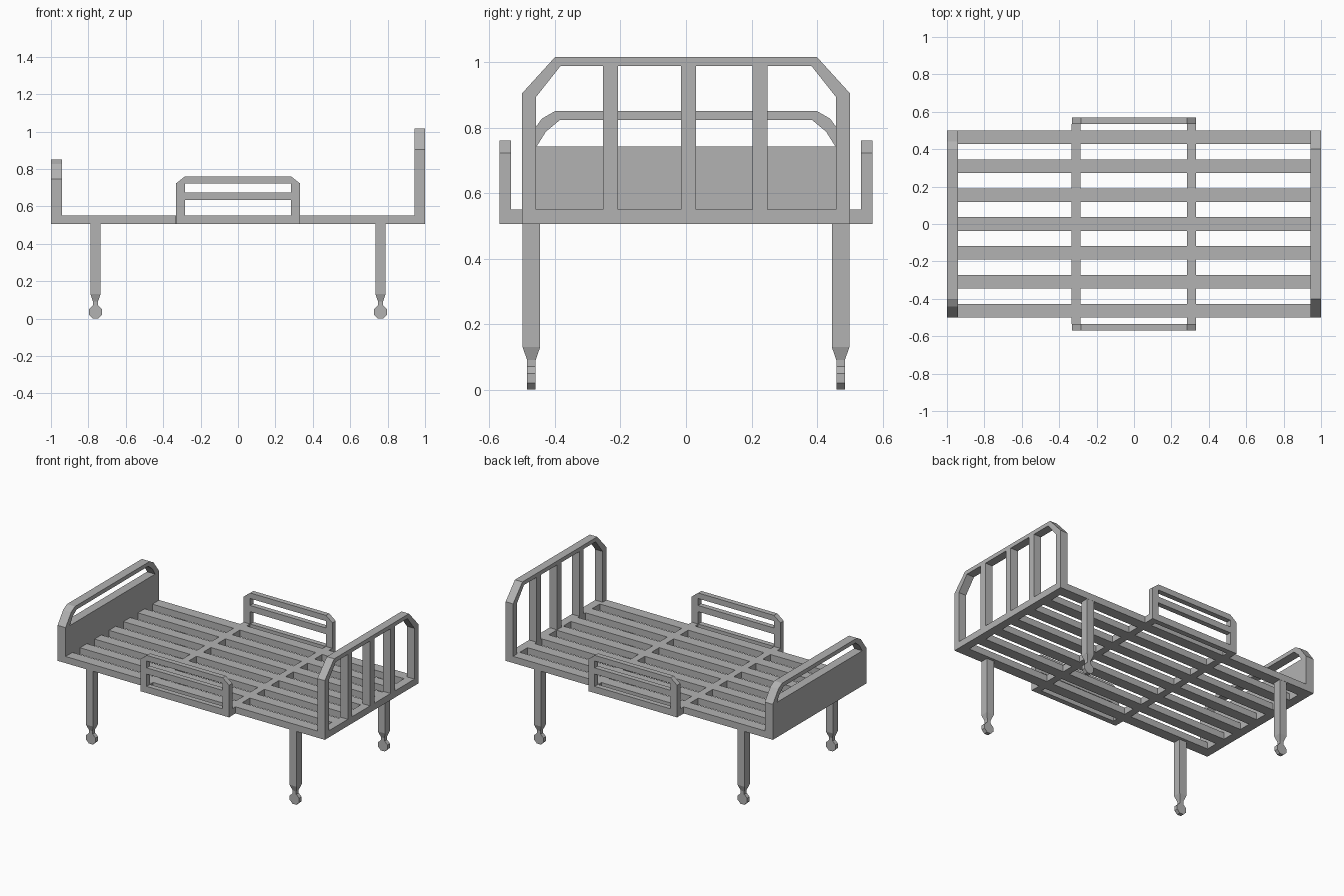
import bpy, bmesh, math
from mathutils import Vector

if "Cube" in bpy.data.objects:
    bpy.data.objects.remove(bpy.data.objects["Cube"])

GREY = (0.45, 0.45, 0.45, 1)
metal = bpy.data.materials.new("grey_metal")
metal.use_nodes = True
metal.diffuse_color = GREY
metal.node_tree.nodes["Principled BSDF"].inputs["Base Color"].default_value = GREY

BOTTOM, TOP = 0.505, 0.55


def finish(name, bm):
    bmesh.ops.recalc_face_normals(bm, faces=bm.faces)
    mesh = bpy.data.meshes.new(name)
    bm.to_mesh(mesh)
    bm.free()
    mesh.materials.append(metal)
    obj = bpy.data.objects.new(name, mesh)
    bpy.context.collection.objects.link(obj)
    return obj


def box(name, x, y, z):
    """Box from (low, high) pairs."""
    bm = bmesh.new()
    bmesh.ops.create_cube(bm, size=1)
    for v in bm.verts:
        v.co = Vector([(r[0] + r[1]) / 2 + c * (r[1] - r[0]) for c, r in zip(v.co, (x, y, z))])
    return finish(name, bm)


def frame(name, outer, inner, low, high, along_x):
    """Closed flat frame; profiles list the right half and are mirrored."""
    bm = bmesh.new()
    loops = []
    for half in (outer, inner):
        profile = half + [(-u, z) for u, z in reversed(half)]
        for d in (low, high):
            loops.append([bm.verts.new((u, d, z) if along_x else (d, u, z)) for u, z in profile])
    out_a, out_b, in_a, in_b = loops
    for p, q in ((out_a, out_b), (out_b, in_b), (in_b, in_a), (in_a, out_a)):
        for i in range(len(p)):
            j = (i + 1) % len(p)
            bm.faces.new((p[i], p[j], q[j], q[i]))
    return finish(name, bm)


# Headboard: chamfered frame with three upright bars
frame("headboard_frame", [(0.5, BOTTOM), (0.5, 0.905), (0.4, 1.015)],
      [(0.458, TOP), (0.458, 0.893), (0.383, 0.988)], 0.944, 1.0, False)
for i, y in enumerate((-0.231, 0.007, 0.226)):
    box(f"headboard_bar_{i + 1}", (0.944, 1.0), (y - 0.023, y + 0.023), (TOP, 0.988))

# Footboard: rounded frame with a solid panel
frame("footboard_frame", [(0.5, BOTTOM), (0.5, 0.745), (0.44, 0.827), (0.4, 0.85)],
      [(0.456, TOP), (0.456, 0.742), (0.428, 0.787), (0.385, 0.823)], -1.0, -0.94, False)
box("footboard_panel", (-1.0, -0.94), (-0.456, 0.456), (TOP, 0.742))

# Lengthwise slats
for i in range(7):
    y = -0.4635 + i * 0.1545
    box(f"slat_{i + 1}", (-0.94, 0.944), (y - 0.0365, y + 0.0365), (BOTTOM, TOP))

# Cross rails, filling the gaps and reaching out to the side guards
for x in (-0.309, 0.307):
    box("cross_rail", (x - 0.024, x + 0.024), (-0.535, 0.535), (BOTTOM, TOP))

# Side guards with a middle bar
for side, s in (("left_side", 1), ("right_side", -1)):
    low, high = sorted((s * 0.535, s * 0.57))
    frame(f"guard_{side}", [(0.332, BOTTOM), (0.332, 0.722), (0.284, 0.76)],
          [(0.284, TOP), (0.284, 0.721), (0.283, 0.722)], low, high, True)
    box(f"guard_bar_{side}", (-0.284, 0.284), (low, high), (0.633, 0.675))

# Legs tapering to a neck, each with a caster wheel
for x in (-0.762, 0.762):
    for y in (-0.472, 0.472):
        bm = bmesh.new()
        rings = []
        for z, r in ((BOTTOM, 0.027), (0.13, 0.027), (0.09, 0.013), (0.05, 0.013)):
            rings.append([bm.verts.new((x + a * r, y + b * r, z))
                          for a, b in ((-1, -1), (1, -1), (1, 1), (-1, 1))])
        for p, q in zip(rings, rings[1:]):
            for i in range(4):
                j = (i + 1) % 4
                bm.faces.new((p[i], p[j], q[j], q[i]))
        bm.faces.new(rings[0])
        bm.faces.new(rings[-1])
        finish("leg", bm)

        bm = bmesh.new()
        bmesh.ops.create_cone(bm, cap_ends=True, segments=8, radius1=0.038,
                              radius2=0.038, depth=0.0262)
        for v in bm.verts:
            v.co.rotate(Vector((0, 0, 1)).rotation_difference(Vector((0, 1, 0))))
            a = math.pi / 8
            c = v.co.copy()
            v.co = (x + c.x * math.cos(a) - c.z * math.sin(a), y + c.y,
                    0.0351 + c.x * math.sin(a) + c.z * math.cos(a))
        finish("caster_wheel", bm)
